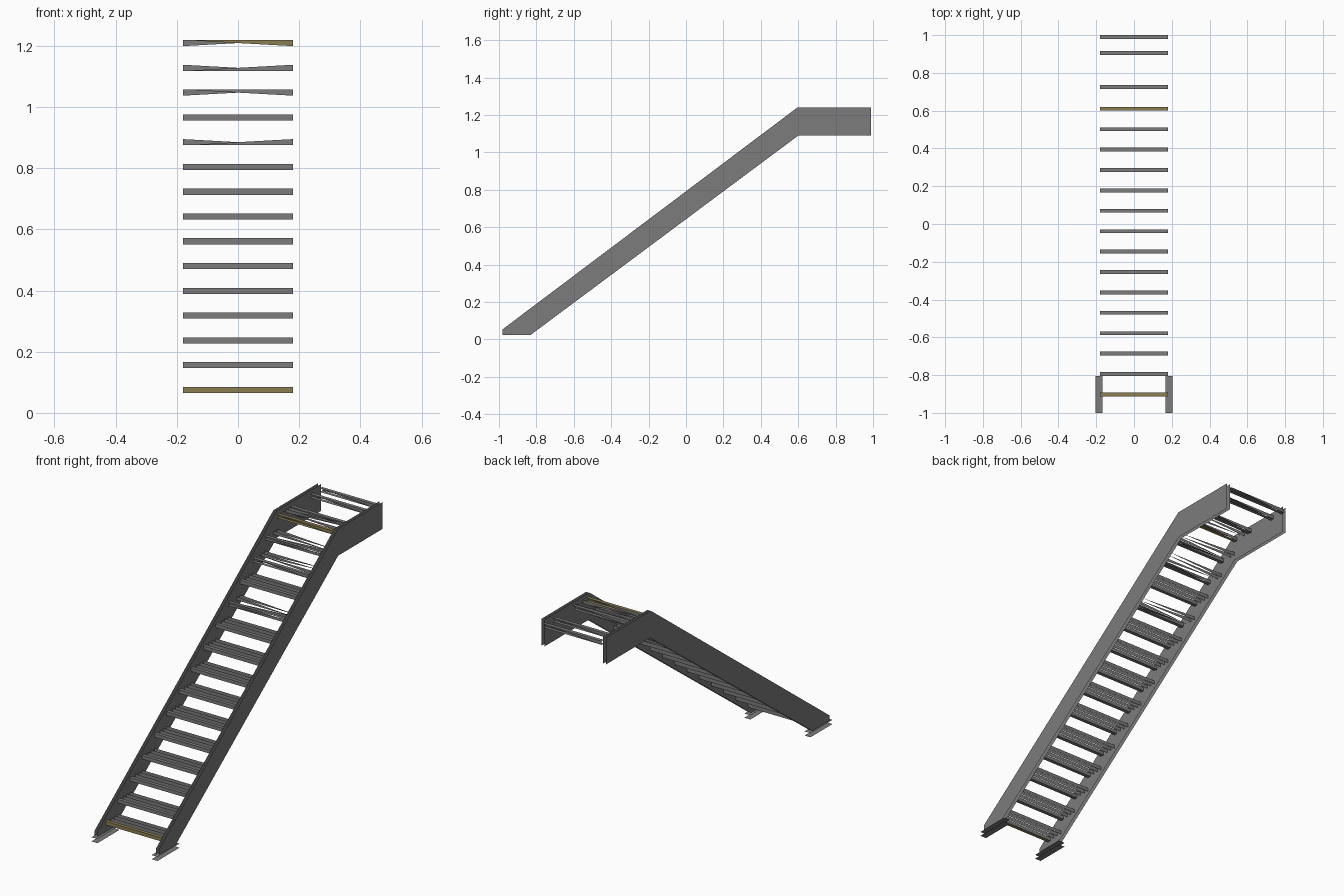
import bpy
import bmesh

cube = bpy.data.objects.get("Cube")
if cube:
    bpy.data.objects.remove(cube, do_unlink=True)


def material(name, rgb):
    m = bpy.data.materials.new(name)
    m.use_nodes = True
    m.diffuse_color = (*rgb, 1)
    m.node_tree.nodes["Principled BSDF"].inputs["Base Color"].default_value = (*rgb, 1)
    return m


GREY = material("steel grey", (0.2, 0.2, 0.2))
YELLOW = material("safety yellow", (0.26, 0.205, 0.085))

HALF = 0.18      # half the width between the stringers
T = 0.02         # bar thickness
STEPS = 15
RISE, GOING = 0.081, 0.108


def build(name, faces, mat):
    """Make an object from a list of polygons."""
    bm = bmesh.new()
    for pts in faces:
        bm.faces.new([bm.verts.new(p) for p in pts])
    mesh = bpy.data.meshes.new(name)
    bm.to_mesh(mesh)
    bm.free()
    mesh.materials.append(mat)
    ob = bpy.data.objects.new(name, mesh)
    bpy.context.collection.objects.link(ob)
    return ob


def upright(y, z, taper=None, side=1):
    """Thin upright strip; a taper keeps one long edge and one end."""
    lo, hi = z - T / 2, z + T / 2
    if taper == "low":
        return [(-HALF, y, lo), (HALF, y, lo), (side * HALF, y, hi)]
    if taper == "high":
        return [(-HALF, y, hi), (HALF, y, hi), (side * HALF, y, lo)]
    return [(-HALF, y, lo), (HALF, y, lo), (HALF, y, hi), (-HALF, y, hi)]


def flat(x0, x1, y0, y1, z):
    return [(x0, y0, z), (x1, y0, z), (x1, y1, z), (x0, y1, z)]


def bar(y, z, taper=None):
    """Open-ended square bar across the stair."""
    a, b = y - T / 2, y + T / 2
    return [upright(a, z, taper, 1), upright(b, z, taper, -1),
            flat(-HALF, HALF, a, b, z + T / 2),
            flat(-HALF, HALF, a, b, z - T / 2)[::-1]]


# Treads: a nosing bar followed by upright grating strips
tapers = {10: "low", 12: "high", 13: "low", 14: "high"}
for i in range(STEPS):
    y, z = -0.902 + GOING * i, 0.075 + RISE * i
    taper = tapers.get(i)
    painted = i in (0, STEPS - 1)
    nosing = bar(y, z, taper)
    if painted:
        build(f"nosing_{i + 1}", nosing[:1] + nosing[2:], YELLOW)
        nosing = nosing[1:2]
    build(f"tread_{i + 1}", nosing + [
        upright(y + d, z, taper, s)
        for d, s in ((0.04, 1), (0.07, -1), (0.098, -1))], GREY)

# Landing cross bars
top_z = 0.075 + RISE * (STEPS - 1)
for n, y in enumerate((0.725, 0.905, 0.99)):
    build(f"landing_bar_{n + 1}", bar(y, top_z, "high"), GREY)

# Stringers: two parallel side sheets each, with a base plate pair
outline = [(-0.98, 0.025), (-0.83, 0.025), (0.6, 1.09), (0.99, 1.09),
           (0.99, 1.24), (0.595, 1.24), (-0.98, 0.055)]
for side, label in ((1, "left"), (-1, "right")):
    sheets = [[(side * x, y, z) for y, z in outline] for x in (HALF, 0.198)]
    sheets[0 if side > 0 else 1].reverse()
    build(f"{label}_stringer", sheets, GREY)
    x0, x1 = sorted((side * 0.167, side * 0.204))
    build(f"{label}_base_plate", [flat(x0, x1, -1, -0.806, 0.023),
                                  flat(x0, x1, -1, -0.806, 0)[::-1]], GREY)
